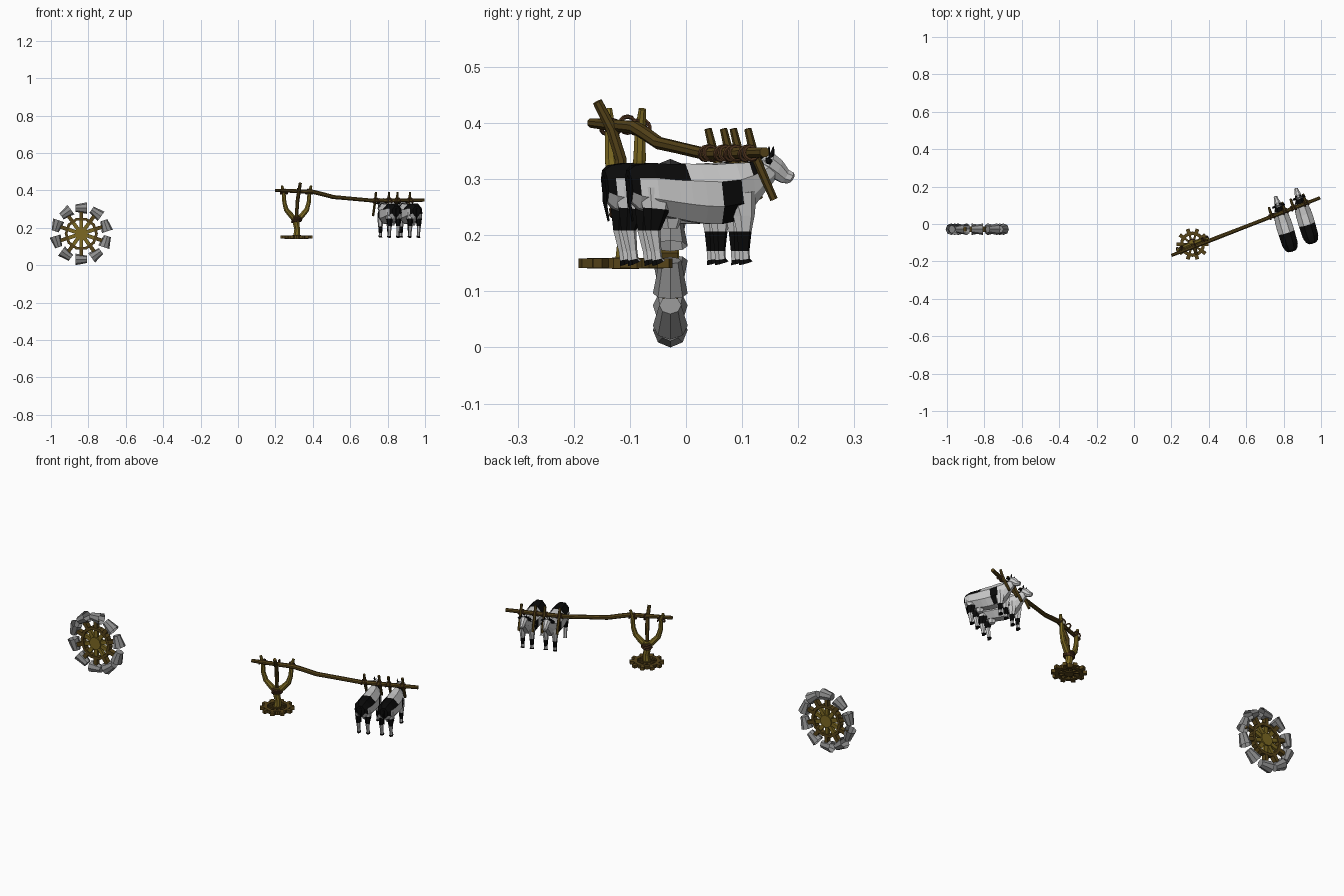
import bpy, bmesh
from math import sin, cos, pi, radians
from mathutils import Vector as V, Matrix as M

if "Cube" in bpy.data.objects:
    bpy.data.objects.remove(bpy.data.objects["Cube"])


def material(name, c):
    m = bpy.data.materials.new(name)
    m.diffuse_color = (*c, 1)
    m.use_nodes = True
    m.node_tree.nodes["Principled BSDF"].inputs["Base Color"].default_value = m.diffuse_color
    return m


WOOD = material("dark_wood", (0.095, 0.058, 0.01))
GOLD = material("light_wood", (0.2, 0.14, 0.016))
ROPE = material("rope", (0.075, 0.033, 0.013))
STEEL = material("bucket_grey", (0.27, 0.27, 0.27))
WHITE = material("white_hide", (0.82, 0.82, 0.82))
BLACK = material("black_hide", (0.003, 0.003, 0.003))


def finish(name, bm, *mats):
    bmesh.ops.recalc_face_normals(bm, faces=bm.faces)
    me = bpy.data.meshes.new(name)
    bm.to_mesh(me)
    bm.free()
    for m in mats:
        me.materials.append(m)
    ob = bpy.data.objects.new(name, me)
    bpy.context.collection.objects.link(ob)
    return ob


def loft(bm, rows, n=8, black=None, up=None):
    """rows: (point, half width, half height); black(centre) picks material 1."""
    pts = [V(r[0]) for r in rows]
    axis = pts[-1] - pts[0]
    ref = V(up) if up else (V((0, 0, 1)) if abs(axis.normalized().z) < 0.7 else V((0, 1, 0)))
    rings = []
    for i, (p, w, h) in enumerate(rows):
        t = axis if up else pts[min(i + 1, len(pts) - 1)] - pts[max(i - 1, 0)]
        side = t.cross(ref).normalized()
        top = side.cross(t).normalized()
        rings.append([bm.verts.new(V(p) + side * w * cos(2 * pi * (k + .5) / n)
                                   + top * h * sin(2 * pi * (k + .5) / n)) for k in range(n)])
    faces = [bm.faces.new(rings[0]), bm.faces.new(rings[-1])]
    for a, b in zip(rings, rings[1:]):
        for k in range(n):
            faces.append(bm.faces.new((a[k], a[(k + 1) % n], b[(k + 1) % n], b[k])))
    if black:
        for f in faces:
            f.material_index = int(black(f.calc_center_median()))


def log(name, pts, radii, mat, n=8):
    bm = bmesh.new()
    loft(bm, [(p, r, r) for p, r in zip(pts, radii)], n)
    return finish(name, bm, mat)


def rope(name, loc, axis, R, r=0.004):
    bpy.ops.mesh.primitive_torus_add(location=loc, major_radius=R, minor_radius=r,
                                     major_segments=12, minor_segments=6,
                                     rotation=V(axis).to_track_quat('Z', 'Y').to_euler())
    bpy.context.object.name = name
    bpy.context.object.data.materials.append(ROPE)


def box(bm, mat, size):
    bmesh.ops.create_cube(bm, size=1, matrix=mat @ M.Diagonal((*size, 1)))


def cog(name, place, n, r_in, r_out, r_tooth, thick, spoke_mat, spoke_w, hub):
    """Segmented wooden ring with teeth, plus spokes and hub, about local z."""
    bm, sp = bmesh.new(), bmesh.new()
    ring = []
    for k in range(n):
        a = 2 * pi * (k + .5) / n
        ring.append([bm.verts.new(place @ V((r * cos(a), r * sin(a), z)))
                     for r, z in ((r_in, -thick / 2), (r_out, -thick / 2), (r_out, thick / 2), (r_in, thick / 2))])
    for k in range(n):
        a, b = ring[k], ring[(k + 1) % n]
        for j in range(4):
            bm.faces.new((a[j], a[(j + 1) % 4], b[(j + 1) % 4], b[j]))
    for k in range(n):
        rot = place @ M.Rotation(2 * pi * k / n, 4, 'Z')
        box(bm, rot @ M.Translation(((r_out + r_tooth) / 2 - .003, 0, 0)), (r_tooth - r_out + .006, .02, thick * .9))
        box(sp, rot @ M.Translation((r_in / 2 + .003, 0, 0)), (r_in + .006, spoke_w, thick * .6))
    bmesh.ops.create_cone(sp, cap_ends=True, segments=n, radius1=hub, radius2=hub, depth=thick * 1.1, matrix=place)
    finish(name + "_rim", bm, WOOD)
    finish(name + "_spokes", sp, spoke_mat)


# Water wheel with ten tangential buckets
C = V((-0.838, -0.028, 0.168))
wheel = M.Translation(C) @ M.Rotation(pi / 2, 4, 'X')
cog("water_wheel", wheel @ M.Rotation(pi / 2, 4, 'Z'), 10, .074, .089, .118, .028, GOLD, .02, .034)
for k in range(10):
    a = pi / 2 + 2 * pi * k / 10
    bm = bmesh.new()
    pos = C + V((cos(a), 0, sin(a))) * .137
    q = V((-sin(a), 0, cos(a))).to_track_quat('Z', 'Y').to_matrix().to_4x4()
    bmesh.ops.create_cone(bm, cap_ends=True, segments=8, radius1=.031, radius2=.0195, depth=.062)
    mouth = min(bm.faces, key=lambda f: f.calc_center_median().z)
    bmesh.ops.inset_region(bm, faces=[mouth], thickness=.004)
    for v in mouth.verts:
        v.co = V((v.co.x * .75, v.co.y * .75, v.co.z + .052))
    bm.transform(M.Translation(pos) @ q)
    finish("bucket", bm, STEEL)

# Capstan gear, post and fork
D = V((0.932, 0.361, 0))          # direction of the draught pole
F = V((-0.31, 0.95, 0))           # direction the cattle face
B = V((0.313, -0.108, 0))
cog("capstan_gear", M.Translation(B + V((0, 0, .15))), 10, .05, .068, .085, .019, WOOD, .011, .024)


def fork(d, z, o=0):
    return B + D * d + V((0, o, z))


log("post", [fork(0, .142), fork(.004, .19), fork(-.002, .22), fork(0, .262)], [.021, .017, .018, .023], GOLD)
for s in (-1, 1):
    log("fork_prong", [fork(s * .002, .235), fork(s * .028, .262), fork(s * .058, .295),
                       fork(s * .07, .335), fork(s * .073, .385), fork(s * .084, .425)],
        [.014, .016, .014, .012, .0105, .007], GOLD)
log("pole_stop", [B + V((.02, -.05, .438)), B + V((.012, -.025, .39)), B + V((.004, -.008, .335)),
                  B + V((0, -.004, .25))], [.009, .0105, .011, .009], WOOD)
for i, z in enumerate((.235, .243, .252)):
    rope("post_rope", fork(0, z), (.15 * (i - 1), .1, 1), .024, .006)


# Long draught pole
def pole_point(x, z):
    return V((x, -.168 + .3875 * (x - .2), z))


log("draught_pole", [pole_point(*p) for p in ((.2, .4), (.3, .396), (.4, .392), (.45, .38), (.51, .364),
                                              (.6, .356), (.72, .345), (.85, .346), (.995, .348))],
    [.009, .011, .012, .012, .0115, .011, .011, .011, .0095], WOOD)
for d in (-.073, .073):
    p = fork(d, .393)
    for k in (-1, 1):
        rope("fork_rope", p + D * .012 * k, D + V((0, 0, .4 * k)), .0135)
rope("stop_rope", fork(.01, .397), D, .0145)

# Yoke sticks either side of each neck
for x in (.737, .808, .853, .92):
    p = pole_point(x, .347) + F * .01
    log("yoke_stick", [p - F * .011 + V((0, 0, .043)), p, p + F * .038 + V((0, 0, -.083))],
        [.0065, .008, .007], WOOD, 6)
    for k in (-1, 1):
        rope("yoke_rope", pole_point(x + .01 * k, .346), D + V((0, 0, .3 * k)), .0125)


# Spotted cow, facing local +y
def hide(c):
    y, z = c.y, c.z
    if y > .12:
        return False
    if y > .098:
        return z > .305
    if y > .073:
        return False
    if y > .035:
        return .235 < z < .285
    if y < -.12:
        return True
    return y < -.03 and z > .3 or (y < -.085 and z > .29)


def leg_spots(front):
    def spots(c):
        return c.z < .156 or (.172 < c.z < .207 if front else .208 < c.z < .245)
    return spots


bm = bmesh.new()
body = [(-.127, .288, .022, .03), (-.115, .286, .036, .042), (-.085, .283, .046, .05), (-.045, .278, .047, .053),
        (-.022, .276, .048, .056), (.005, .274, .048, .058), (.035, .273, .047, .058), (.073, .278, .042, .055),
        (.098, .29, .031, .043), (.122, .306, .021, .03), (.14, .317, .015, .022)]
loft(bm, [((0, y, z), w, h) for y, z, w, h in body], 8, hide, (0, 0, 1))
head = [(.122, .332, .014, .013), (.132, .329, .02, .02), (.148, .318, .017, .019),
        (.163, .305, .012, .014), (.173, .302, .012, .012), (.177, .301, .008, .008)]
loft(bm, [((0, y, z), w, h) for y, z, w, h in head], 8, lambda c: False, (0, 0, 1))
for s in (-1, 1):
    x = s * .024
    loft(bm, [((x, .074, .275), .017, .03), ((x, .08, .235), .015, .02), ((x, .08, .207), .012, .014),
              ((x, .08, .172), .009, .010), ((x, .081, .157), .009, .010), ((x, .083, .15), .011, .013)],
         6, leg_spots(True))
    loft(bm, [((x, -.083, .285), .019, .034), ((x, -.084, .247), .017, .025), ((x, -.09, .208), .011, .014),
              ((x, -.084, .172), .008, .010), ((x, -.082, .157), .009, .010), ((x, -.079, .15), .011, .013)],
         6, leg_spots(False))
    # ears and horns
    loft(bm, [((s * .014, .128, .334), .006, .006), ((s * .028, .125, .332), .007, .007),
              ((s * .037, .122, .328), .001, .001)], 5, lambda c: True)
    loft(bm, [((s * .010, .134, .34), .005, .005), ((s * .014, .136, .348), .004, .004),
              ((s * .013, .138, .358), .001, .001)], 5, lambda c: True)
# tail and udder
loft(bm, [((0, -.118, .318), .005, .005), ((0, -.128, .3), .004, .004), ((0, -.127, .26), .004, .004),
          ((0, -.12, .225), .002, .002)], 5, lambda c: True)
loft(bm, [((0, -.05, .23), .02, .022), ((0, -.05, .212), .013, .014)], 6, lambda c: False)
cow = finish("cow_right", bm, WHITE, BLACK)
cow.location, cow.rotation_euler.z = (.918, .02, 0), radians(17)
mate = bpy.data.objects.new("cow_left", cow.data)
bpy.context.collection.objects.link(mate)
mate.location, mate.rotation_euler.z = (.808, -.023, 0), radians(17)
